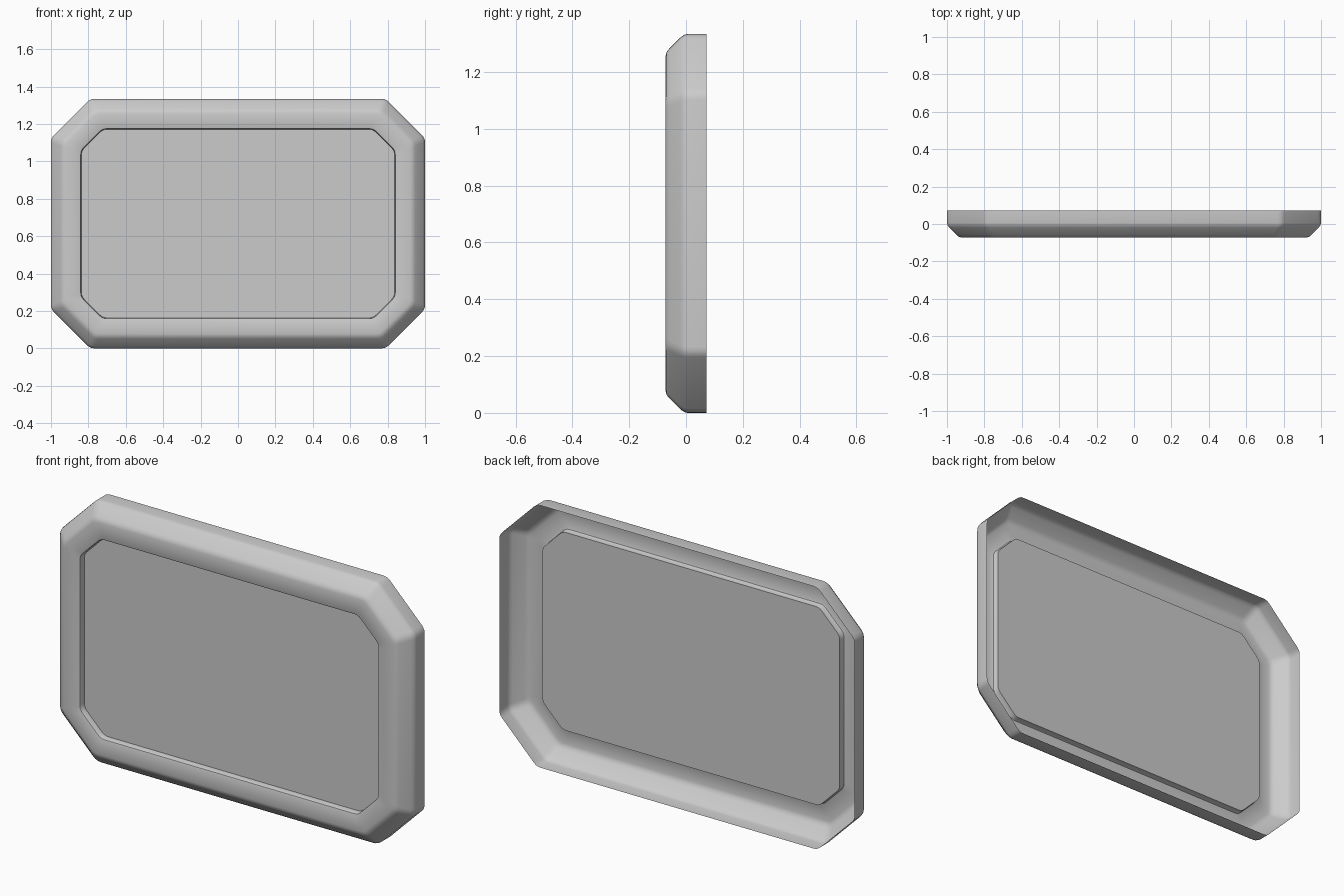
import bpy, bmesh

if "Cube" in bpy.data.objects:
    bpy.data.objects.remove(bpy.data.objects["Cube"])

HALF_W, HALF_H, CHAMFER = 1.0, 0.667, 0.21


def outline(inset, y, soft=0.022, steps=3):
    """Chamfered rectangle with softened corners, inset evenly from the outer edge."""
    a, b = HALF_W - inset, HALF_H - inset
    c = CHAMFER - 0.586 * inset
    pts = [(a, -b + c), (a, b - c), (a - c, b), (-a + c, b),
           (-a, b - c), (-a, -b + c), (-a + c, -b), (a - c, -b)]
    ring = []
    for i, (px, pz) in enumerate(pts):
        ends = []
        for qx, qz in (pts[i - 1], pts[(i + 1) % 8]):
            k = soft / ((qx - px) ** 2 + (qz - pz) ** 2) ** 0.5
            ends.append((px + (qx - px) * k, pz + (qz - pz) * k))
        for s in range(steps + 1):
            t = s / steps
            w = ((1 - t) ** 2, 2 * t * (1 - t), t * t)
            ring.append((w[0] * ends[0][0] + w[1] * px + w[2] * ends[1][0], y,
                         w[0] * ends[0][1] + w[1] * pz + w[2] * ends[1][1] + HALF_H))
    return ring


def build(name, profile, fill=False):
    """Join outlines along an (inset, y) profile; optionally cap the last one."""
    bm = bmesh.new()
    rings = [[bm.verts.new(p) for p in outline(d, y)] for d, y in profile]
    for r0, r1 in zip(rings, rings[1:]):
        n = len(r0)
        for i in range(n):
            j = (i + 1) % n
            bm.faces.new((r0[i], r1[i], r1[j], r0[j]))
    if fill:
        bm.faces.new(rings[-1])
    bm.normal_update()
    mesh = bpy.data.meshes.new(name)
    bm.to_mesh(mesh)
    bm.free()
    obj = bpy.data.objects.new(name, mesh)
    bpy.context.collection.objects.link(obj)
    bpy.ops.object.select_all(action='DESELECT')
    obj.select_set(True)
    bpy.context.view_layer.objects.active = obj
    bpy.ops.object.shade_smooth_by_angle(angle=0.6)
    return obj


# Open-backed frame shell: side wall, soft bevel, flat face, recess lip
build("frame", [(0, 0.072), (0, 0.006), (0.003, -0.006), (0.012, -0.019),
                (0.052, -0.059), (0.063, -0.068), (0.078, -0.072),
                (0.155, -0.072), (0.159, -0.070), (0.161, -0.066),
                (0.163, -0.040)])

# Recessed flat panel
build("panel", [(0.163, -0.040)], fill=True)
